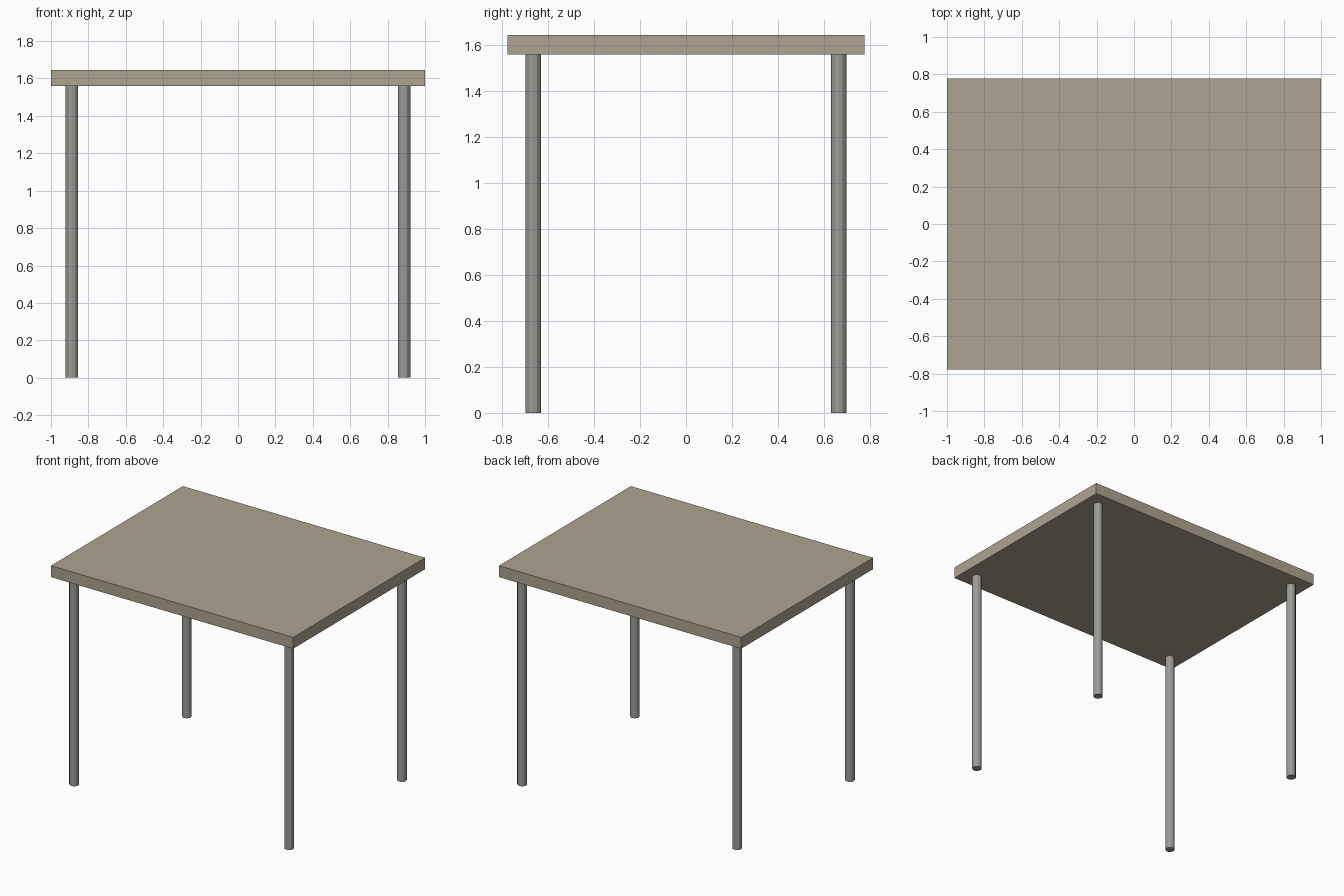
import bpy

if "Cube" in bpy.data.objects:
    bpy.data.objects.remove(bpy.data.objects["Cube"])


def paint(obj, name, color):
    mat = bpy.data.materials.get(name) or bpy.data.materials.new(name)
    mat.diffuse_color = color
    mat.use_nodes = True
    mat.node_tree.nodes["Principled BSDF"].inputs["Base Color"].default_value = mat.diffuse_color
    obj.data.materials.append(mat)


TOP_Z, UNDER_Z = 1.645, 1.56

# Tabletop slab
bpy.ops.mesh.primitive_cube_add(size=1, location=(0, 0, (TOP_Z + UNDER_Z) / 2))
top = bpy.context.object
top.name = "tabletop"
top.dimensions = (2.0, 1.555, TOP_Z - UNDER_Z)
bpy.ops.object.transform_apply(location=False, rotation=False, scale=True)
paint(top, "tan_wood", (0.42, 0.37, 0.28, 1))

# Four slim faceted legs, one near each corner
for y, depth_name in ((-0.665, "front"), (0.665, "back")):
    for x, side_name in ((-0.888, "left"), (0.888, "right")):
        bpy.ops.mesh.primitive_cylinder_add(
            vertices=12, radius=0.033, depth=UNDER_Z, location=(x, y, UNDER_Z / 2))
        leg = bpy.context.object
        leg.name = f"{depth_name}_{side_name}_leg"
        paint(leg, "grey_metal", (0.33, 0.33, 0.31, 1))
